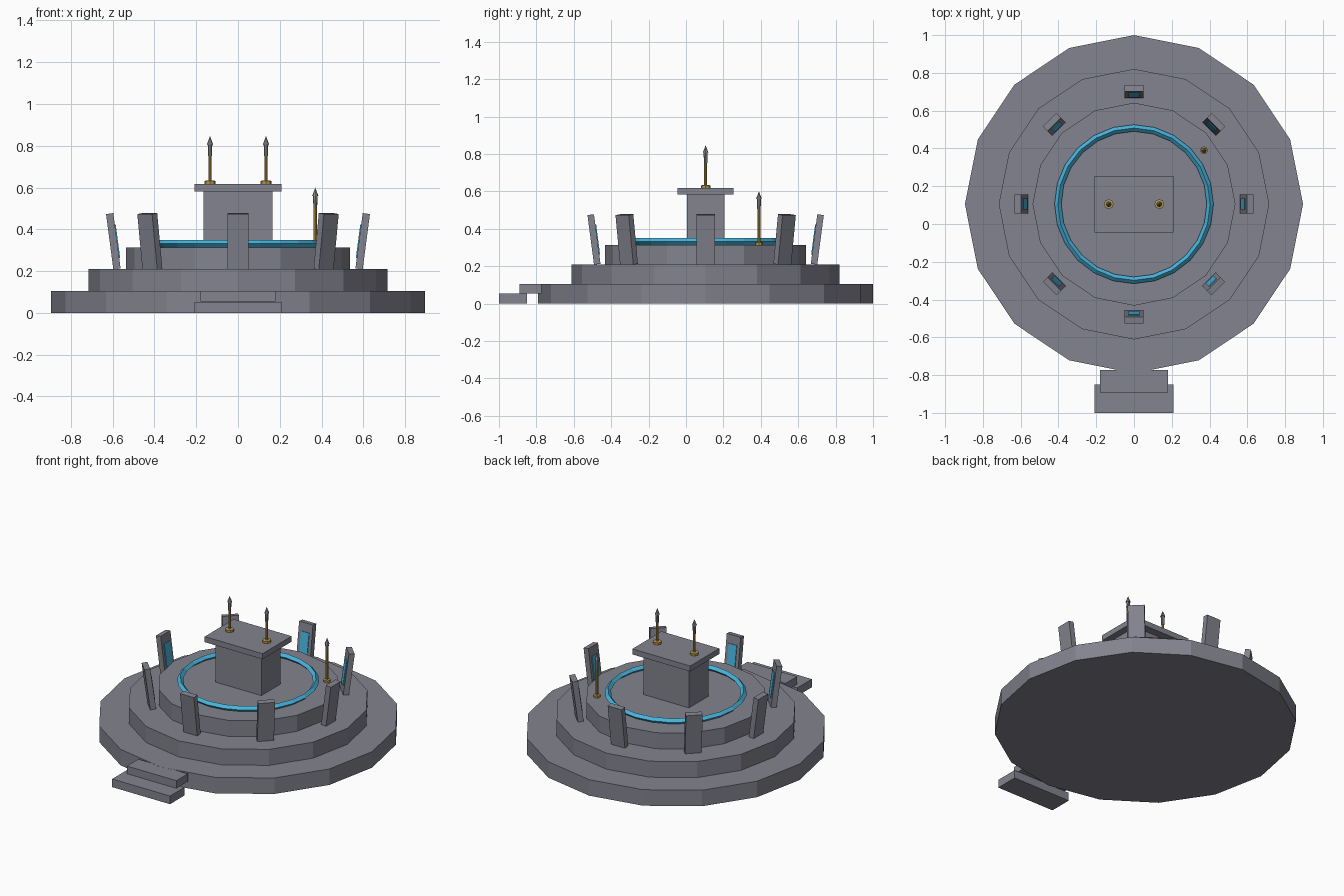
import bpy, bmesh, math
from mathutils import Matrix, Vector

if "Cube" in bpy.data.objects:
    bpy.data.objects.remove(bpy.data.objects["Cube"], do_unlink=True)

CY = 0.105  # centre of the round dais


def material(name, hex_code):
    rgb = [int(hex_code[i:i + 2], 16) / 255 for i in (0, 2, 4)]
    lin = [c / 12.92 if c < 0.04045 else ((c + 0.055) / 1.055) ** 2.4 for c in rgb]
    m = bpy.data.materials.new(name)
    m.use_nodes = True
    m.diffuse_color = (*lin, 1)
    m.node_tree.nodes["Principled BSDF"].inputs["Base Color"].default_value = (*lin, 1)
    return m


STONE = material("grey stone", "82838E")
GLOW = material("cyan glow", "48B4DC")
GOLD = material("gold", "B5984A")
TIP = material("pale grey metal", "918D88")


def finish(name, bm, mat):
    bmesh.ops.recalc_face_normals(bm, faces=bm.faces)
    me = bpy.data.meshes.new(name)
    bm.to_mesh(me)
    bm.free()
    me.materials.append(mat)
    ob = bpy.data.objects.new(name, me)
    bpy.context.collection.objects.link(ob)
    return ob


def box(name, size, centre, mat, frame=Matrix()):
    bm = bmesh.new()
    m = frame @ Matrix.Translation(centre) @ Matrix.Diagonal((*size, 1))
    bmesh.ops.create_cube(bm, size=1, matrix=m)
    return finish(name, bm, mat)


def lathe(name, profile, sides, x, y, mat, closed=False):
    """Spin a (radius, height) profile around a vertical axis."""
    bm = bmesh.new()
    rings = []
    for r, z in profile:
        angles = [2 * math.pi * i / sides for i in range(sides)]
        rings.append([bm.verts.new((x + r * math.cos(a), y + r * math.sin(a), z)) for a in angles])
    pairs = list(zip(rings, rings[1:]))
    if closed:
        pairs.append((rings[-1], rings[0]))
    else:
        bm.faces.new(rings[0])
        bm.faces.new(rings[-1])
    for low, high in pairs:
        for i in range(sides):
            j = (i + 1) % sides
            bm.faces.new((low[i], low[j], high[j], high[i]))
    bmesh.ops.remove_doubles(bm, verts=bm.verts, dist=0.0001)
    return finish(name, bm, mat)


# Three stepped tiers
TIER = 0.1045
for i, (name, r) in enumerate((("base", 0.895), ("middle", 0.716), ("upper", 0.537))):
    lathe(name + "_tier", [(r, i * TIER), (r, (i + 1) * TIER)], 16, 0, CY, STONE)
TOP = 3 * TIER

# Glowing ring lying on the upper tier
R, T = 0.403, 0.018
lathe("glow_ring", [(R + T, TOP + T), (R, TOP + 2 * T), (R - T, TOP + T), (R, TOP)],
      24, 0, CY, GLOW, closed=True)

# Altar
box("altar_block", (0.33, 0.2, 0.27), (0, CY, TOP + 0.135), STONE)
box("altar_slab", (0.418, 0.3, 0.036), (0, CY, 0.6), STONE)

# Entrance steps
box("lower_step", (0.418, 0.15, 0.053), (0, -0.925, 0.0265), STONE)
box("upper_step", (0.358, 0.118, 0.05), (0, -0.832, 0.079), STONE)

# Ring of outward-leaning standing stones with glowing inlays
for i in range(8):
    frame = (Matrix.Translation((0, CY, 0)) @ Matrix.Rotation(i * math.pi / 4, 4, 'Z')
             @ Matrix.Translation((0.597, 0, 0.343)) @ Matrix.Rotation(math.radians(7.5), 4, 'Y'))
    box(f"standing_stone_{i + 1}", (0.035, 0.1, 0.267), (0, 0, 0), STONE, frame)
    box(f"stone_inlay_{i + 1}", (0.008, 0.058, 0.16), (-0.018, 0, -0.003), GLOW, frame)


# Spiked candlesticks
def candlestick(name, x, y, z, top, foot):
    neck = top - 0.096
    lathe(name + "_holder", [(foot, z), (foot, z + 0.014), (0.008, z + 0.016), (0.008, neck)],
          8, x, y, GOLD)
    lathe(name + "_spike", [(0.009, neck), (0.011, top - 0.04), (0.015, top - 0.04), (0, top)],
          8, x, y, TIP)


candlestick("left_candle", 0.134, CY, 0.618, 0.847, 0.026)
candlestick("right_candle", -0.134, CY, 0.618, 0.847, 0.026)
candlestick("floor_candle", 0.37, 0.39, TOP, 0.6, 0.021)
